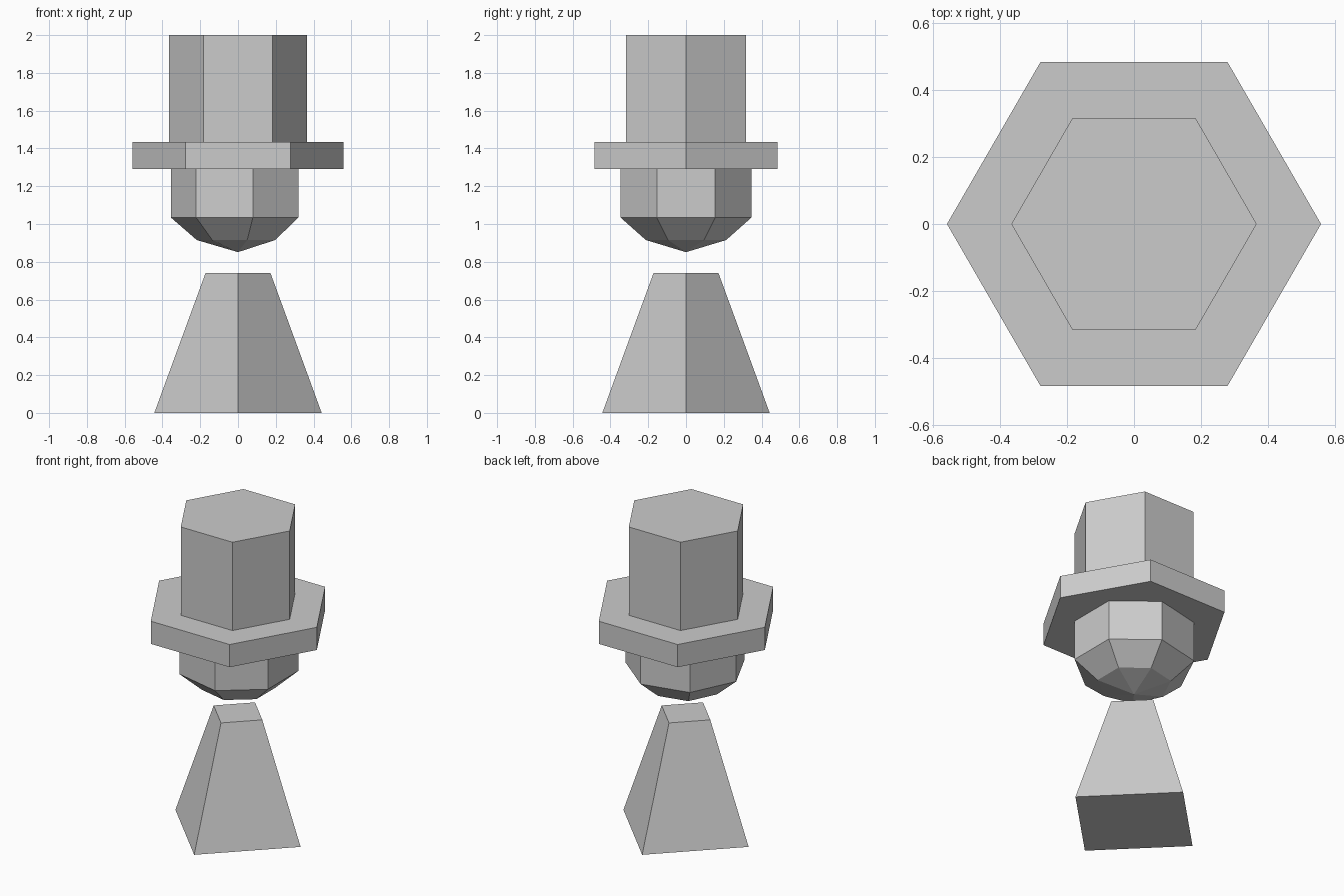
import bpy, bmesh
from math import sin, cos, pi

if "Cube" in bpy.data.objects:
    bpy.data.objects.remove(bpy.data.objects["Cube"])


def faceted(name, sides, profile, start=0.0):
    """Closed, flat-faced turned solid from (radius, z) pairs, bottom to top."""
    bm = bmesh.new()
    rings = []
    for r, z in profile:
        if r == 0:
            rings.append([bm.verts.new((0, 0, z))] * sides)
        else:
            angles = [start + 2 * pi * i / sides for i in range(sides)]
            rings.append([bm.verts.new((r * cos(a), r * sin(a), z)) for a in angles])
    for low, high in zip(rings, rings[1:]):
        for i in range(sides):
            j = (i + 1) % sides
            # dict.fromkeys drops the repeated pole vertex
            bm.faces.new(list(dict.fromkeys((low[i], low[j], high[j], high[i]))))
    if profile[0][0] > 0:
        bm.faces.new(rings[0][::-1])
    if profile[-1][0] > 0:
        bm.faces.new(rings[-1])
    bmesh.ops.recalc_face_normals(bm, faces=bm.faces)
    mesh = bpy.data.meshes.new(name)
    bm.to_mesh(mesh)
    bm.free()
    obj = bpy.data.objects.new(name, mesh)
    bpy.context.collection.objects.link(obj)
    return obj


# Four-sided tapered body, corners on the axes
faceted("body", 4, [(0.443, 0), (0.172, 0.74)])

# Seven-sided head, its upper dome tucked inside the hat
faceted("head", 7, [(0, 0.851), (0.218, 0.915), (0.355, 1.034),
                    (0.355, 1.33), (0.218, 1.449), (0, 1.513)], start=pi)

# Six-sided hat
faceted("hat_brim", 6, [(0.558, 1.29), (0.558, 1.435)])
faceted("hat_crown", 6, [(0.366, 1.435), (0.366, 2.0)])
